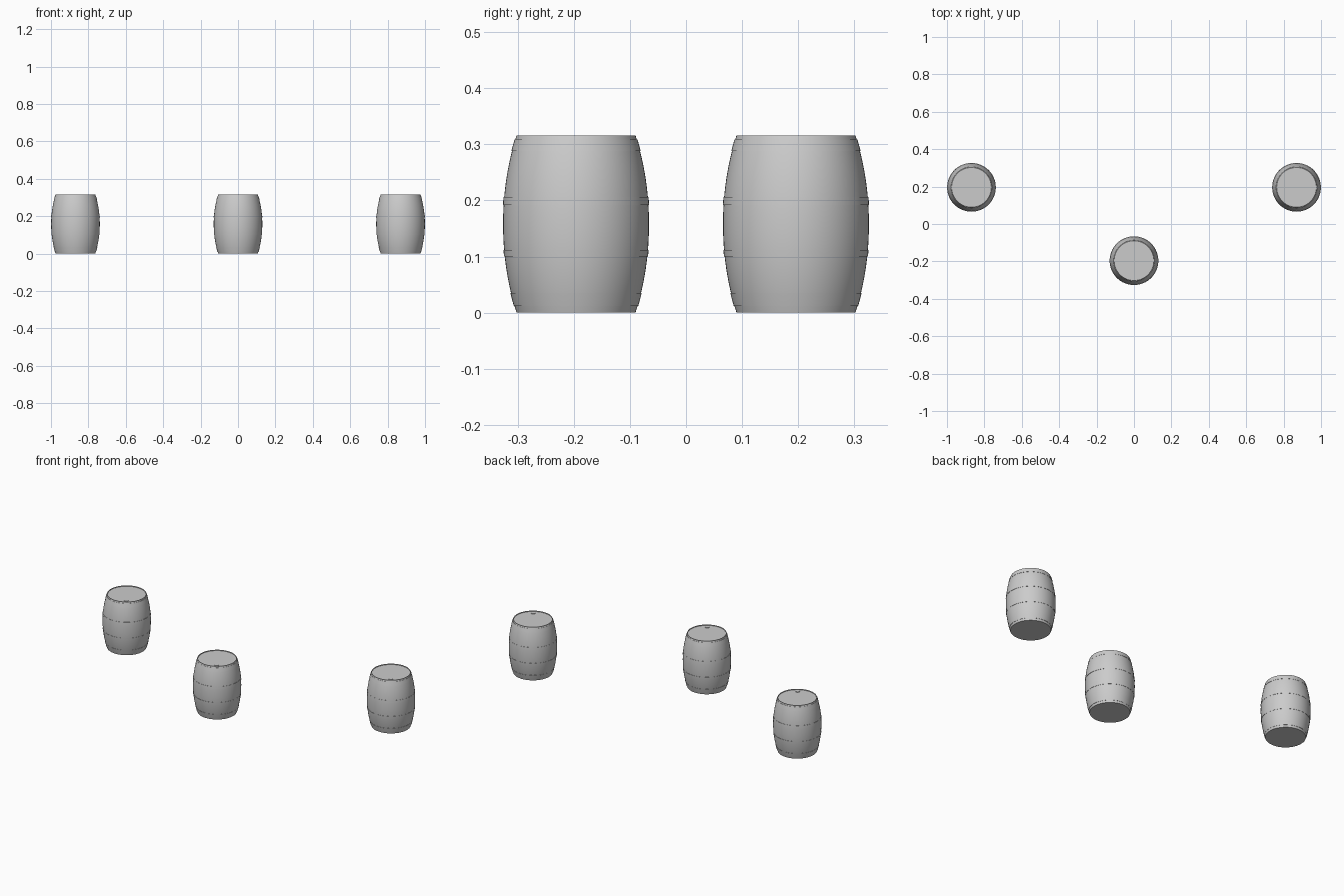
import bpy, bmesh, math
from mathutils import Matrix, Vector

if "Cube" in bpy.data.objects:
    bpy.data.objects.remove(bpy.data.objects["Cube"])

HEIGHT, END_R, BELLY_R = 0.316, 0.106, 0.130
SEGMENTS = 64

grey = bpy.data.materials.new("barrel grey")
grey.use_nodes = True
colour = (0.6, 0.6, 0.6, 1)
grey.diffuse_color = colour
grey.node_tree.nodes["Principled BSDF"].inputs["Base Color"].default_value = colour


def radius(z):
    """Bulging stave radius at height z."""
    t = abs(2 * z / HEIGHT - 1)
    return END_R + (BELLY_R - END_R) * (1 - t ** 2.1)


def lathe(name, profile, place):
    """Spin a list of (radius, z) points; points on the axis close the ends."""
    bm = bmesh.new()
    verts = [bm.verts.new((r, 0, z)) for r, z in profile]
    edges = [bm.edges.new(pair) for pair in zip(verts, verts[1:])]
    bmesh.ops.spin(bm, geom=verts + edges, cent=(0, 0, 0), axis=(0, 0, 1),
                   angle=math.tau, steps=SEGMENTS)
    bmesh.ops.remove_doubles(bm, verts=bm.verts, dist=0.00005)
    bmesh.ops.recalc_face_normals(bm, faces=bm.faces)
    mesh = bpy.data.meshes.new(name)
    bm.to_mesh(mesh)
    bm.free()
    mesh.materials.append(grey)
    obj = bpy.data.objects.new(name, mesh)
    bpy.context.collection.objects.link(obj)
    obj.location = place
    bpy.ops.object.select_all(action="DESELECT")
    obj.select_set(True)
    bpy.context.view_layer.objects.active = obj
    bpy.ops.object.shade_smooth_by_angle(angle=math.radians(30))
    return obj


def hoop(name, low, high, place):
    """Thin metal band following the staves."""
    lift = 0.0012
    lathe(name, [(radius(low) - lift, low), (radius(low) + lift, low),
                 (radius((low + high) / 2) + lift, (low + high) / 2),
                 (radius(high) + lift, high), (radius(high) - lift, high)], place)


def barrel(label, x, y):
    place = Vector((x, y, 0))
    # Staves with a shallow recessed head
    steps = 24
    side = [(radius(HEIGHT * i / steps), HEIGHT * i / steps) for i in range(steps + 1)]
    rim = END_R - 0.003
    head = HEIGHT - 0.004
    lathe(label + "_staves", [(0, 0)] + side + [(rim, HEIGHT), (rim, head), (0, head)], place)
    # Hoops
    hoop(label + "_bottom_hoop", 0.012, 0.035, place)
    hoop(label + "_lower_hoop", 0.100, 0.112, place)
    hoop(label + "_upper_hoop", 0.192, 0.206, place)
    hoop(label + "_top_hoop", 0.288, 0.309, place)
    # Bung in the head
    lathe(label + "_bung", [(0.012, head - 0.002), (0.012, head + 0.003), (0, head + 0.003)],
          place + Vector((0.045, -0.068, 0)))


barrel("front_barrel", 0, -0.196)
for label, side in (("left_barrel", 1), ("right_barrel", -1)):
    barrel(label, side * 0.869, 0.196)
